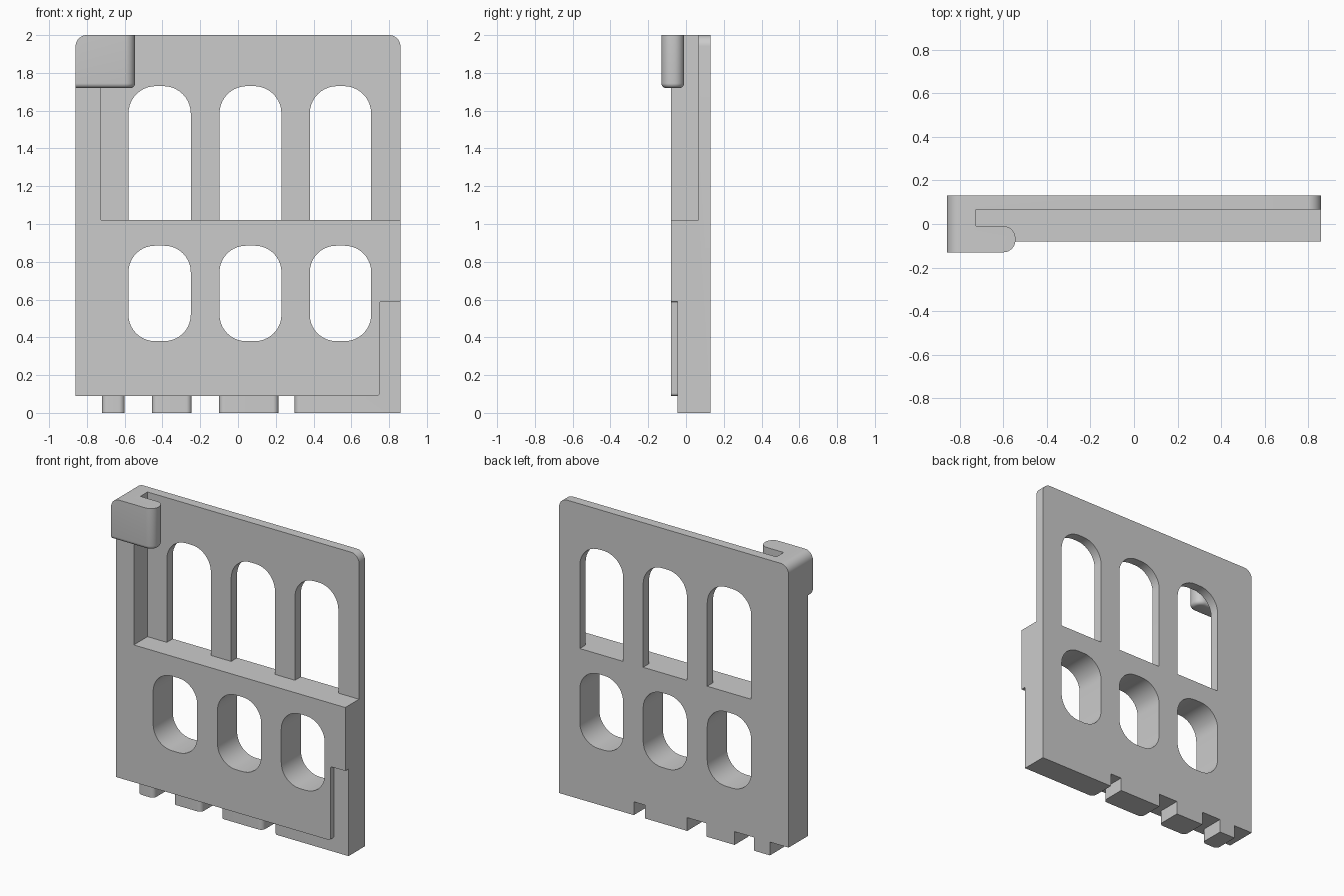
import bpy, bmesh
from math import radians, sin, cos, pi
from mathutils import Vector

cube = bpy.data.objects.get("Cube")
if cube:
    bpy.data.objects.remove(cube, do_unlink=True)

mat = bpy.data.materials.new("light grey plastic")
mat.use_nodes = True
grey = (0.6, 0.6, 0.6, 1)
mat.diffuse_color = grey
mat.node_tree.nodes["Principled BSDF"].inputs["Base Color"].default_value = grey


def outline(corners, steps=10):
    """Polygon whose right-angled corners (u, v, radius) are rounded with arcs."""
    pts = []
    for i, c in enumerate(corners):
        p = Vector(c[:2])
        r = c[2] if len(c) > 2 else 0
        if not r:
            pts.append(p)
            continue
        a = (Vector(corners[i - 1][:2]) - p).normalized()
        b = (Vector(corners[(i + 1) % len(corners)][:2]) - p).normalized()
        centre = p + (a + b) * r
        for k in range(steps + 1):
            t = k / steps * pi / 2
            pts.append(centre - (b * cos(t) + a * sin(t)) * r)
    return pts


def prism(name, corners, lo, hi, upright=True, shape=None):
    """Extrude an outline along y (upright) or z."""
    bm = bmesh.new()
    place = (lambda p, d: (p.x, d, p.y)) if upright else (lambda p, d: (p.x, p.y, d))
    face = bm.faces.new([bm.verts.new(place(p, lo)) for p in outline(corners)])
    new = bmesh.ops.extrude_face_region(bm, geom=[face], use_keep_orig=True)["geom"]
    move = (0, hi - lo, 0) if upright else (0, 0, hi - lo)
    bmesh.ops.translate(bm, vec=move, verts=[g for g in new if isinstance(g, bmesh.types.BMVert)])
    bmesh.ops.recalc_face_normals(bm, faces=bm.faces)
    if shape:
        shape(bm)
        bmesh.ops.recalc_face_normals(bm, faces=bm.faces)
    mesh = bpy.data.meshes.new(name)
    bm.to_mesh(mesh)
    bm.free()
    mesh.materials.append(mat)
    ob = bpy.data.objects.new(name, mesh)
    bpy.context.collection.objects.link(ob)
    return ob


def combine(target, other, operation):
    mod = target.modifiers.new(operation, "BOOLEAN")
    mod.operation, mod.solver, mod.object = operation, "EXACT", other
    bpy.context.view_layer.objects.active = target
    bpy.ops.object.modifier_apply(modifier=mod.name)
    bpy.data.objects.remove(other, do_unlink=True)


def round_edges(bm, test, radius, segments):
    edges = [e for e in bm.edges if test(*[v.co for v in e.verts])]
    bmesh.ops.bevel(bm, geom=edges, offset=radius, segments=segments, profile=0.5,
                    affect="EDGES", clamp_overlap=True)


L, R, BASE, LEDGE, TOP = -0.86, 0.86, 0.09, 1.02, 2.0
WALL, END, CLIP = -0.725, -0.545, 1.72
BACK, FRONT, STEP = 0.13, -0.08, -0.045

# Thin back panel
panel = prism("lattice_panel", [(L, BASE), (R, BASE), (R, TOP, 0.06), (L, TOP, 0.06)], 0.067, BACK)

# Thick lower block with the side wall, then its front layer with the corner step
side = [(R, LEDGE), (WALL, LEDGE), (WALL, TOP), (L, TOP, 0.06)]
parts = [
    prism("lower_block", [(L, BASE), (R, BASE)] + side, STEP, 0.1),
    prism("front_layer", [(L, BASE), (0.75, BASE, 0.015), (0.75, 0.59, 0.01), (R, 0.59)] + side,
          FRONT, STEP),
]

# Bottom teeth with rounded front corners
for a, b in [(-0.72, -0.6), (-0.455, -0.245), (-0.1, 0.215), (0.3, R)]:
    parts.append(prism("tooth", [(a, STEP, 0.03), (b, STEP, 0 if b == R else 0.03),
                                 (b, BACK), (a, BACK)], 0, BASE, upright=False))


# Hooked clip on the upper corner
def soften_clip(bm):
    near = lambda x, y: abs(x - y) < 1e-4
    round_edges(bm, lambda p, q: near(p.x, END) and near(q.x, END) and near(p.z, CLIP) != near(q.z, CLIP),
                0.055, 8)
    round_edges(bm, lambda p, q: near(p.z, CLIP) and near(q.z, CLIP)
                and not (near(p.x, L) and near(q.x, L)), 0.025, 5)


parts.append(prism("clip", [(L, CLIP), (END, CLIP), (END, TOP), (L, TOP, 0.06)],
                   -0.13, -0.01, shape=soften_clip))
for part in parts:
    combine(panel, part, "UNION")

# Window openings: arched above the ledge, fully rounded below
for a, b in [(-0.58, -0.25), (-0.098, 0.23), (0.38, 0.705)]:
    upper = [(a, LEDGE), (b, LEDGE), (b, 1.73, 0.145), (a, 1.73, 0.145)]
    lower = [(a, 0.38, 0.14), (b, 0.38, 0.14), (b, 0.885, 0.14), (a, 0.885, 0.14)]
    # The upper cutters start behind the clip
    for corners, start in ((upper, 0.03), (lower, -0.3)):
        combine(panel, prism("window_cutter", corners, start, 0.3), "DIFFERENCE")

# Merge coplanar faces and smooth the curves
bm = bmesh.new()
bm.from_mesh(panel.data)
bmesh.ops.remove_doubles(bm, verts=bm.verts, dist=1e-5)
bmesh.ops.dissolve_limit(bm, angle_limit=radians(0.5), verts=bm.verts, edges=bm.edges)
bm.to_mesh(panel.data)
bm.free()
bpy.ops.object.select_all(action="DESELECT")
panel.select_set(True)
bpy.context.view_layer.objects.active = panel
bpy.ops.object.shade_smooth_by_angle(angle=radians(35))
